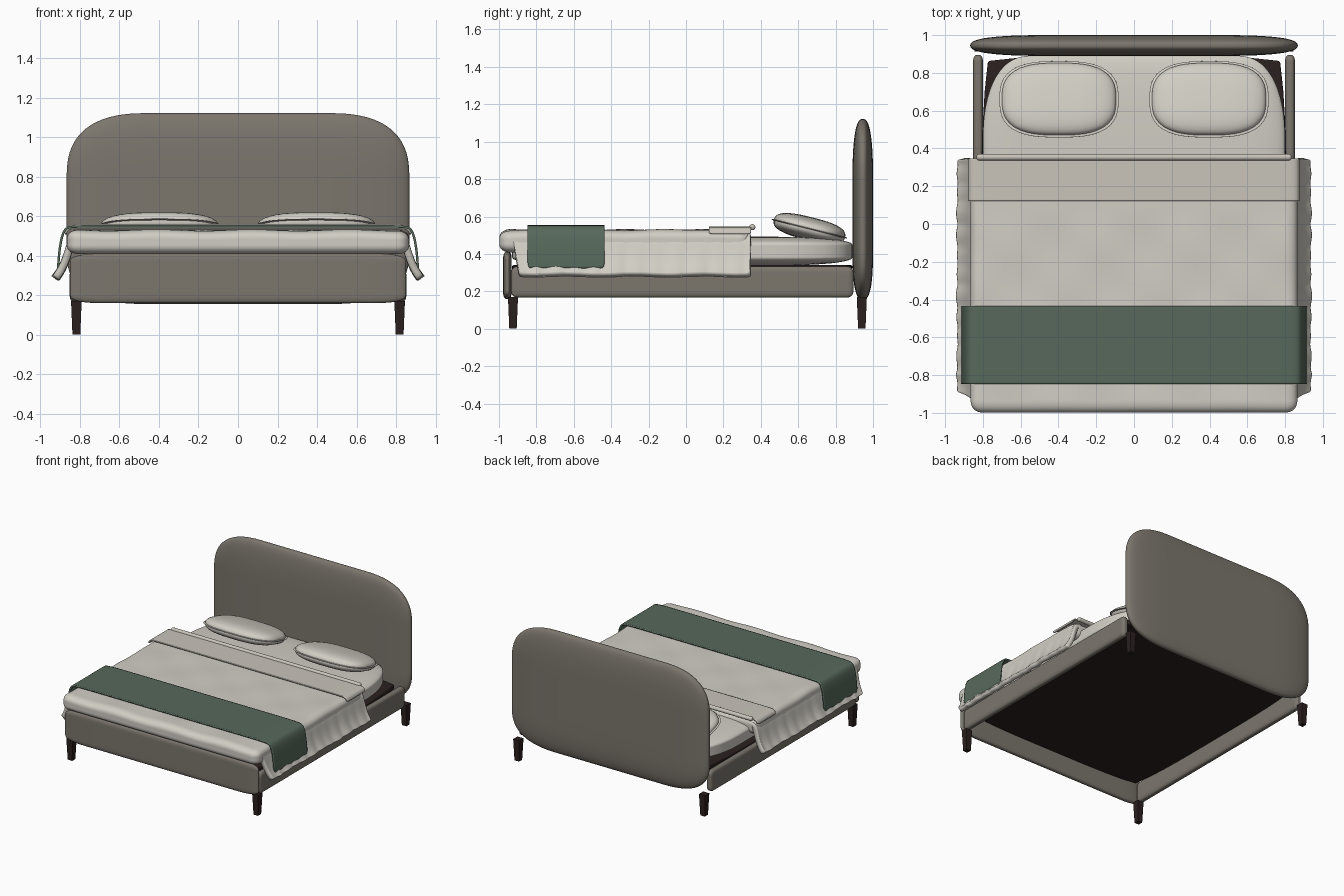
import bpy, bmesh, math
from mathutils import Vector, Matrix

cube = bpy.data.objects.get("Cube")
if cube:
    bpy.data.objects.remove(cube, do_unlink=True)


def material(name, color):
    m = bpy.data.materials.new(name)
    m.use_nodes = True
    m.diffuse_color = (*color, 1)
    bsdf = m.node_tree.nodes["Principled BSDF"]
    bsdf.inputs["Base Color"].default_value = (*color, 1)
    bsdf.inputs["Roughness"].default_value = 0.8
    return m


TAUPE = material("taupe upholstery", (0.20, 0.18, 0.152))
LINEN = material("pale linen", (0.64, 0.615, 0.555))
FOLD = material("folded linen", (0.585, 0.555, 0.495))
GREEN = material("green throw", (0.095, 0.14, 0.105))
WOOD = material("dark wood", (0.024, 0.015, 0.014))


def finish(name, bm, mat, angle=40):
    mesh = bpy.data.meshes.new(name)
    bm.to_mesh(mesh)
    bm.free()
    mesh.materials.append(mat)
    ob = bpy.data.objects.new(name, mesh)
    bpy.context.collection.objects.link(ob)
    bpy.ops.object.select_all(action="DESELECT")
    ob.select_set(True)
    bpy.context.view_layer.objects.active = ob
    bpy.ops.object.shade_smooth_by_angle(angle=math.radians(angle))
    return ob


def soft_box(name, mat, center, half, radius, power=2.0, n=24, deform=None):
    """Box whose edges are rounded by a separate radius on each axis."""
    bm = bmesh.new()
    bmesh.ops.create_cube(bm, size=2)
    bmesh.ops.subdivide_edges(bm, edges=bm.edges[:], cuts=n - 1, use_grid_fill=True)
    for v in bm.verts:
        core, out = Vector(), Vector()
        for a in range(3):
            t, inner = v.co[a], half[a] - radius[a]
            if abs(t) > 0.5:
                core[a] = math.copysign(inner, t)
                out[a] = math.copysign(math.tan(math.pi / 4 * (2 * abs(t) - 1)), t)
            else:
                core[a] = inner * 2 * t
        size = sum(abs(c) ** power for c in out) ** (1 / power)
        v.co = core + Vector(out[a] / size * radius[a] for a in range(3))
        if deform:
            deform(v.co)
    bmesh.ops.remove_doubles(bm, verts=bm.verts[:], dist=1e-5)
    ob = finish(name, bm, mat)
    ob.location = center
    return ob


def sheet(name, mat, path, y0, y1, rows, thickness, deform=None):
    """Cloth strip: an x-z path swept along y, then thickened."""
    bm = bmesh.new()
    grid = []
    for j in range(rows + 1):
        y = y0 + (y1 - y0) * j / rows
        grid.append([bm.verts.new((x, y, z)) for x, z in path])
    for a, b in zip(grid, grid[1:]):
        for i in range(len(path) - 1):
            bm.faces.new((a[i], a[i + 1], b[i + 1], b[i]))
    if deform:
        for v in bm.verts:
            deform(v.co)
    ob = finish(name, bm, mat, 60)
    sub = ob.modifiers.new("smooth cloth", "SUBSURF")
    sub.levels = sub.render_levels = 2
    sol = ob.modifiers.new("cloth thickness", "SOLIDIFY")
    sol.thickness = thickness
    sol.offset = 0


def both_sides(path):
    return [(-x, z) for x, z in path] + path[::-1]


# Headboard, squarer towards its lower corners
def square_bottom(co):
    if co.z < 0:
        co.z = -0.483 * (-co.z / 0.483) ** 0.75


soft_box("headboard", TAUPE, (0, 0.945, 0.638), (0.867, 0.055, 0.483),
         (0.42, 0.055, 0.33), 2.6, 40, square_bottom)


# Rails and the recessed base, which narrows slightly to its corners
def bow(co):
    x, y = co.x / 0.805, co.y / 0.91
    co.x *= 1 - 0.04 * y ** 4
    co.y *= 1 - 0.03 * x ** 4


soft_box("front_rail", TAUPE, (0, -0.955, 0.285), (0.85, 0.023, 0.126),
         (0.2, 0.023, 0.045), 2.8)
soft_box("bed_base", WOOD, (0, -0.02, 0.32), (0.805, 0.91, 0.02),
         (0.01, 0.01, 0.01), deform=bow)
for side, s in (("left", 1), ("right", -1)):
    soft_box(side + "_rail", TAUPE, (s * 0.826, -0.02, 0.25), (0.026, 0.915, 0.083),
             (0.022, 0.04, 0.04), 2.6)

# Tapered square legs
for end, y in (("front", -0.925), ("back", 0.94)):
    for side, s in (("left", 1), ("right", -1)):
        bm = bmesh.new()
        bmesh.ops.create_cone(bm, cap_ends=True, segments=4, radius1=0.028,
                              radius2=0.038, depth=0.17)
        bmesh.ops.rotate(bm, verts=bm.verts[:], cent=(0, 0, 0),
                         matrix=Matrix.Rotation(math.pi / 4, 3, "Z"))
        leg = finish(f"{end}_{side}_leg", bm, WOOD, 20)
        leg.location = (s * 0.818, y, 0.085)

# Mattress
soft_box("mattress", LINEN, (0, -0.02, 0.415), (0.80, 0.91, 0.077),
         (0.25, 0.45, 0.045), 2.3)


# Duvet top with gentle quilted swells
def swell(co):
    if co.z > 0:
        co.z += 0.004 * math.sin(13 * co.x + 4 * co.y) * math.cos(15 * co.y)


soft_box("duvet", LINEN, (0, -0.325, 0.468), (0.865, 0.673, 0.061),
         (0.07, 0.07, 0.05), 2.4, 48, swell)


# Hanging duvet sides, wavier towards the hem
def ripple(co):
    drop = max(0, (0.47 - co.z) / 0.19)
    wave = math.sin(29 * co.y) + 0.3 * math.sin(13 * co.y)
    co.x += math.copysign(0.012 * drop * wave, co.x)
    co.z += 0.003 * drop * math.sin(17 * co.y)
    if co.y < -0.8:
        co.y += 0.035 * drop


skirt = [(0.78, 0.495), (0.82, 0.495), (0.844, 0.475), (0.856, 0.42),
         (0.873, 0.36), (0.895, 0.315), (0.915, 0.287)]
for side, s in (("left", 1), ("right", -1)):
    sheet(side + "_duvet_side", LINEN, [(s * x, z) for x, z in skirt],
          -0.925, 0.345, 40, 0.037, ripple)

# Turned-down fold and its rolled edge
turned = [(0.872, 0.507), (0.87, 0.525), (0.852, 0.539), (0.81, 0.541),
          (0.5, 0.541), (0.15, 0.541)]
sheet("duvet_fold", FOLD, both_sides(turned), 0.122, 0.348, 8, 0.009)
soft_box("duvet_fold_roll", FOLD, (0, 0.354, 0.543), (0.835, 0.017, 0.016),
         (0.015, 0.017, 0.016), n=16)

# Throw draped across the foot of the bed
drape = [(0.911, 0.322), (0.908, 0.38), (0.902, 0.44), (0.891, 0.50),
         (0.874, 0.539), (0.84, 0.549), (0.6, 0.549), (0.2, 0.549)]
sheet("throw", GREEN, both_sides(drape), -0.847, -0.435, 12, 0.012)

# Pillows with a flat seam around the edge
for side, s in (("left", 1), ("right", -1)):
    for part, half, radius in (
            ("pillow", (0.302, 0.196, 0.062), (0.29, 0.19, 0.062)),
            ("pillow_seam", (0.315, 0.208, 0.007), (0.3, 0.2, 0.007))):
        ob = soft_box(f"{side}_{part}", LINEN, (s * 0.397, 0.66, 0.535),
                      half, radius, 2.7)
        ob.rotation_euler.x = math.radians(-14)
